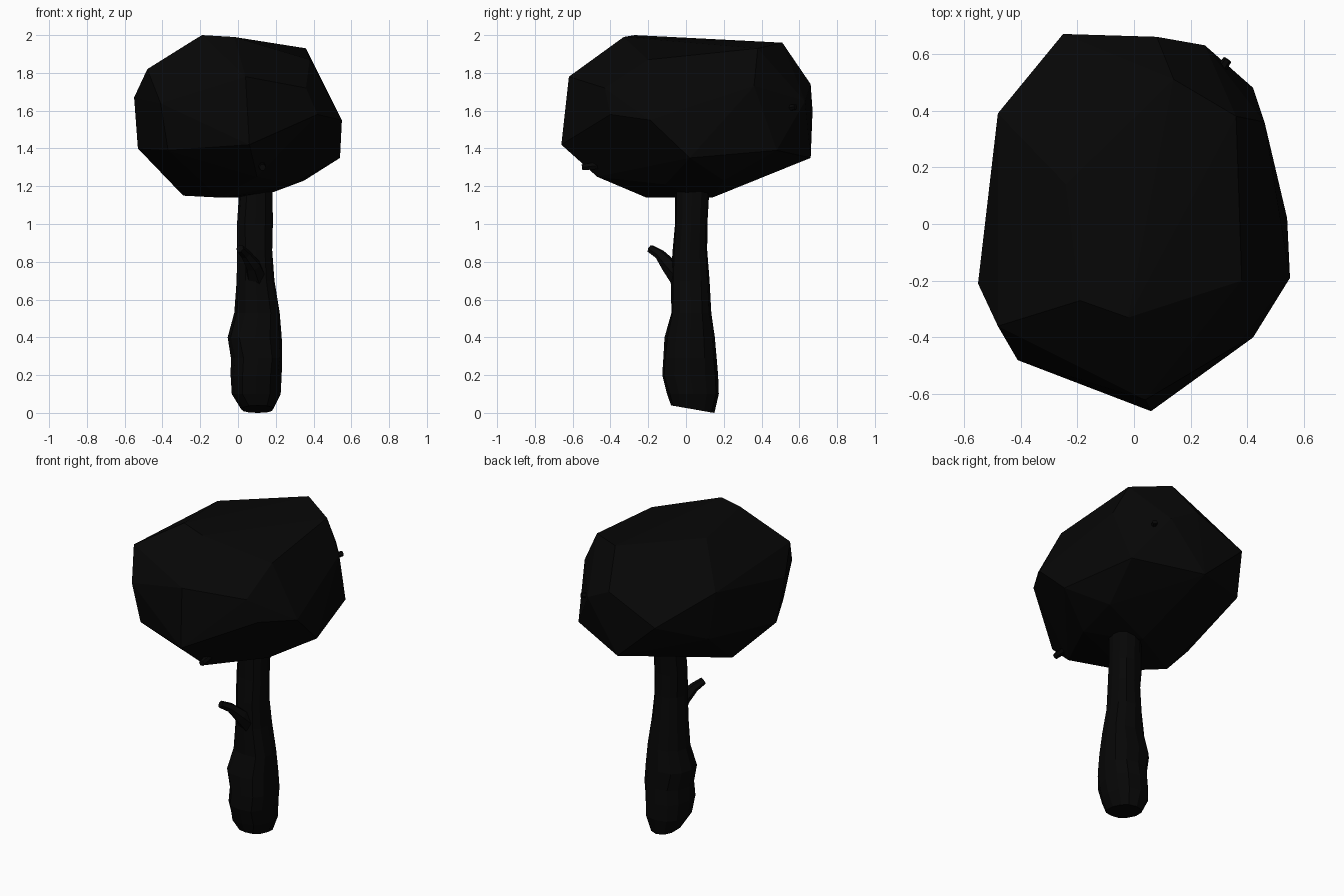
import bpy
import bmesh
import math
import random
from mathutils import Vector

random.seed(4)

default_cube = bpy.data.objects.get("Cube")
if default_cube:
    bpy.data.objects.remove(default_cube, do_unlink=True)


def make_material(name, colour):
    material = bpy.data.materials.new(name)
    material.use_nodes = True
    material.diffuse_color = colour
    material.node_tree.nodes["Principled BSDF"].inputs["Base Color"].default_value = colour
    return material


charcoal = make_material("charcoal black", (.002, .002, .002, 1))


def finish(name, bm):
    """Turn a bmesh into a flat shaded object in the scene."""
    bmesh.ops.recalc_face_normals(bm, faces=bm.faces)
    mesh = bpy.data.meshes.new(name)
    bm.to_mesh(mesh)
    bm.free()
    mesh.materials.append(charcoal)
    part = bpy.data.objects.new(name, mesh)
    bpy.context.collection.objects.link(part)
    return part


def skin_rings(name, rings):
    """Join a stack of vertex rings into a closed tube."""
    bm = bmesh.new()
    loops = [[bm.verts.new(point) for point in ring] for ring in rings]
    count = len(loops[0])
    for lower, upper in zip(loops, loops[1:]):
        for i in range(count):
            j = (i + 1) % count
            bm.faces.new((lower[i], lower[j], upper[j], upper[i]))
    bm.faces.new(loops[0][::-1])
    bm.faces.new(loops[-1])
    return finish(name, bm)


def make_twig(name, path, radii, sides=6):
    """Sweep a tapering tube along a short path."""
    points = [Vector(p) for p in path]
    rings = []
    for i, (point, radius) in enumerate(zip(points, radii)):
        before = points[max(i - 1, 0)]
        after = points[min(i + 1, len(points) - 1)]
        turn = (after - before).to_track_quat("Z", "Y")
        ring = []
        for k in range(sides):
            angle = math.tau * k / sides
            offset = Vector((math.cos(angle), math.sin(angle), 0)) * radius
            ring.append(point + turn @ offset)
        rings.append(ring)
    return skin_rings(name, rings)


def rounded(value):
    """Swell a sine or cosine so the trunk section is slightly boxy."""
    return math.copysign(abs(value) ** .85, value)


# Faceted crown: convex hull around its corner points
crown_corners = [
    # top plateau
    (-.19, -.27, 2), (-.02, -.33, 1.99), (.38, -.2, 1.87), (.36, .38, 1.93),
    (.14, .51, 1.96), (-.24, .14, 1.97),
    # upper shoulders
    (-.48, -.36, 1.82), (.04, -.62, 1.78), (.36, -.43, 1.72),
    (-.48, .39, 1.78), (.08, .66, 1.74), (.46, .36, 1.73),
    # widest band
    (-.55, -.21, 1.67), (-.41, -.48, 1.64), (.42, -.4, 1.58),
    (.55, -.19, 1.55), (-.25, .67, 1.6), (.25, .63, 1.65),
    # lower shoulders
    (-.37, -.45, 1.39), (.06, -.66, 1.42), (.54, .02, 1.35),
    (.42, .48, 1.39), (.02, .66, 1.35), (-.44, .4, 1.48), (-.53, -.15, 1.4),
    # underside
    (-.29, -.05, 1.15), (-.1, -.21, 1.14), (.05, .14, 1.14),
    (.19, 0, 1.17), (.29, -.11, 1.21), (.35, .2, 1.23), (.1, -.47, 1.25),
]
bm = bmesh.new()
for corner in crown_corners:
    bm.verts.new(corner)
hull = bmesh.ops.convex_hull(bm, input=bm.verts)
spare = {item for item in hull["geom_interior"] + hull["geom_unused"]
         if isinstance(item, bmesh.types.BMVert)}
bmesh.ops.delete(bm, geom=list(spare), context="VERTS")
finish("faceted_crown", bm)

# Gnarled trunk: height, then the x and y limits of each ring
trunk_limits = [
    (.02, .02, .19, -.08, .15),
    (.1, -.03, .225, -.1, .175),
    (.2, -.035, .23, -.13, .17),
    (.29, -.03, .24, -.125, .165),
    (.4, -.055, .235, -.115, .155),
    (.53, -.015, .225, -.08, .135),
    (.7, -.005, .195, -.08, .125),
    (.86, 0, .185, -.075, .115),
    (1, -.005, .185, -.06, .115),
    (1.25, .015, .185, -.06, .13),
]
sides = 12
groove = [random.uniform(.97, 1.03) for _ in range(sides)]
rings = []
for level, (z, left, right, front, back) in enumerate(trunk_limits):
    ring = []
    for k in range(sides):
        angle = math.tau * k / sides
        bump = groove[k] * random.uniform(.97, 1.03)
        across, along = rounded(math.cos(angle)), rounded(math.sin(angle))
        x = (left + right) / 2 + (right - left) / 2 * bump * across
        y = (front + back) / 2 + (back - front) / 2 * bump * along
        # The foot is cut at a slight slant
        slant = -.02 * along if level == 0 else 0
        ring.append((x, y, z + slant))
    rings.append(ring)
skin_rings("gnarled_trunk", rings)

# Broken side branch on the front of the trunk
make_twig("side_branch",
          [(.1, -.02, .7), (.08, -.09, .78), (.04, -.14, .84), (.01, -.19, .87)],
          [.06, .042, .028, .022])

# Twig tips that poke out of the crown
make_twig("front_twig_tip", [(.12, -.38, 1.32), (.13, -.55, 1.3)], [.025, .018])
make_twig("back_twig_tip", [(.25, .46, 1.6), (.33, .58, 1.62)], [.022, .016])
